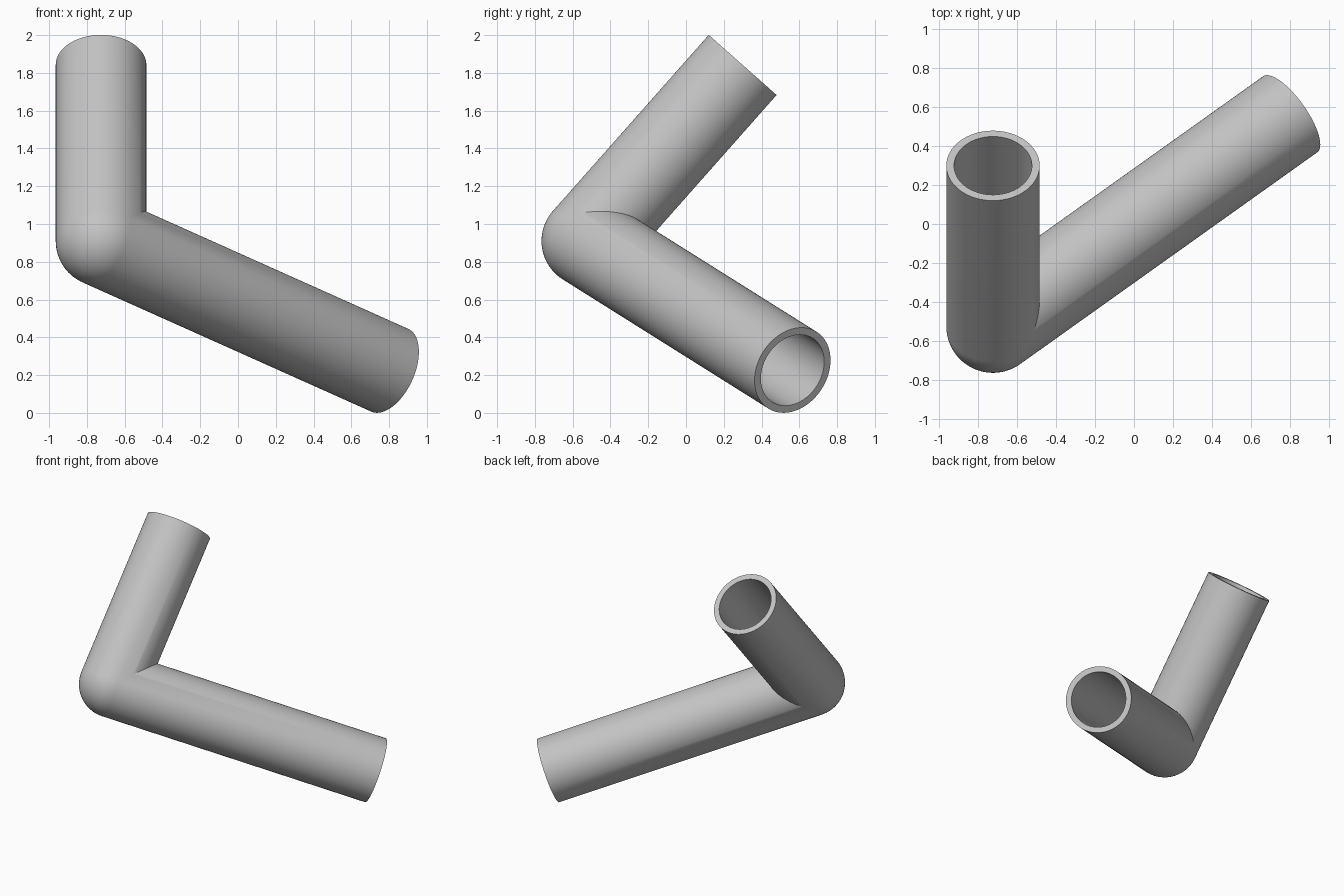
import bpy
import bmesh
from math import sin, cos, pi, radians
from mathutils import Vector, Matrix

cube = bpy.data.objects.get("Cube")
if cube:
    bpy.data.objects.remove(cube)

OUTER, INNER = 0.24, 0.2
SIDES, RINGS = 96, 24
elbow = Vector((-0.725, -0.525, 0.91))
upper = Vector((-0.725, 0.30, 1.842)) - elbow
lower = Vector((0.803, 0.564, 0.226)) - elbow

# Mitre plane where the two arms meet
mitre = (upper.normalized() - lower.normalized()).normalized()
hinge = upper.cross(lower).normalized()


def half_circle(radius):
    """Quarter arc from the pole below the elbow to the tube wall."""
    angles = [i / RINGS * pi / 2 for i in range(RINGS + 1)]
    return [Vector((radius * sin(a), 0, -radius * cos(a))) for a in angles]


def add_arm(bm, axis, side):
    """Hollow round-bottomed tube along axis, trimmed at the mitre plane."""
    length = axis.length
    profile = half_circle(OUTER) + [Vector((OUTER, 0, length)), Vector((INNER, 0, length))]
    profile += reversed(half_circle(INNER))
    arm = bmesh.new()
    verts = [arm.verts.new(p) for p in profile]
    edges = [arm.edges.new(pair) for pair in zip(verts, verts[1:])]
    bmesh.ops.spin(arm, geom=verts + edges, cent=(0, 0, 0), axis=(0, 0, 1),
                   angle=2 * pi, steps=SIDES)
    bmesh.ops.remove_doubles(arm, verts=arm.verts, dist=0.0001)

    # The second arm uses a mirrored frame so both trimmed rims line up
    z = axis.normalized()
    y = z.cross(hinge) * side
    frame = Matrix((hinge, y, z)).transposed().to_4x4()
    bmesh.ops.transform(arm, matrix=frame, verts=arm.verts)
    bmesh.ops.bisect_plane(arm, geom=arm.verts[:] + arm.edges[:] + arm.faces[:],
                           dist=0.00001, plane_co=(0, 0, 0),
                           plane_no=mitre * side, clear_inner=True)
    part = bpy.data.meshes.new("arm_part")
    arm.to_mesh(part)
    arm.free()
    bm.from_mesh(part)
    bpy.data.meshes.remove(part)


# Both arms welded into one bent pipe
bm = bmesh.new()
add_arm(bm, upper, 1)
add_arm(bm, lower, -1)
bmesh.ops.remove_doubles(bm, verts=bm.verts, dist=0.0002)
bmesh.ops.recalc_face_normals(bm, faces=bm.faces)
bmesh.ops.translate(bm, verts=bm.verts, vec=elbow)
mesh = bpy.data.meshes.new("bent_pipe")
bm.to_mesh(mesh)
bm.free()

pipe = bpy.data.objects.new("bent_pipe", mesh)
bpy.context.collection.objects.link(pipe)

# Plain grey finish
grey = bpy.data.materials.new("grey")
grey.use_nodes = True
grey.diffuse_color = (0.55, 0.55, 0.55, 1)
grey.node_tree.nodes["Principled BSDF"].inputs["Base Color"].default_value = grey.diffuse_color
mesh.materials.append(grey)

bpy.ops.object.select_all(action='DESELECT')
pipe.select_set(True)
bpy.context.view_layer.objects.active = pipe
bpy.ops.object.shade_smooth_by_angle(angle=radians(30))
